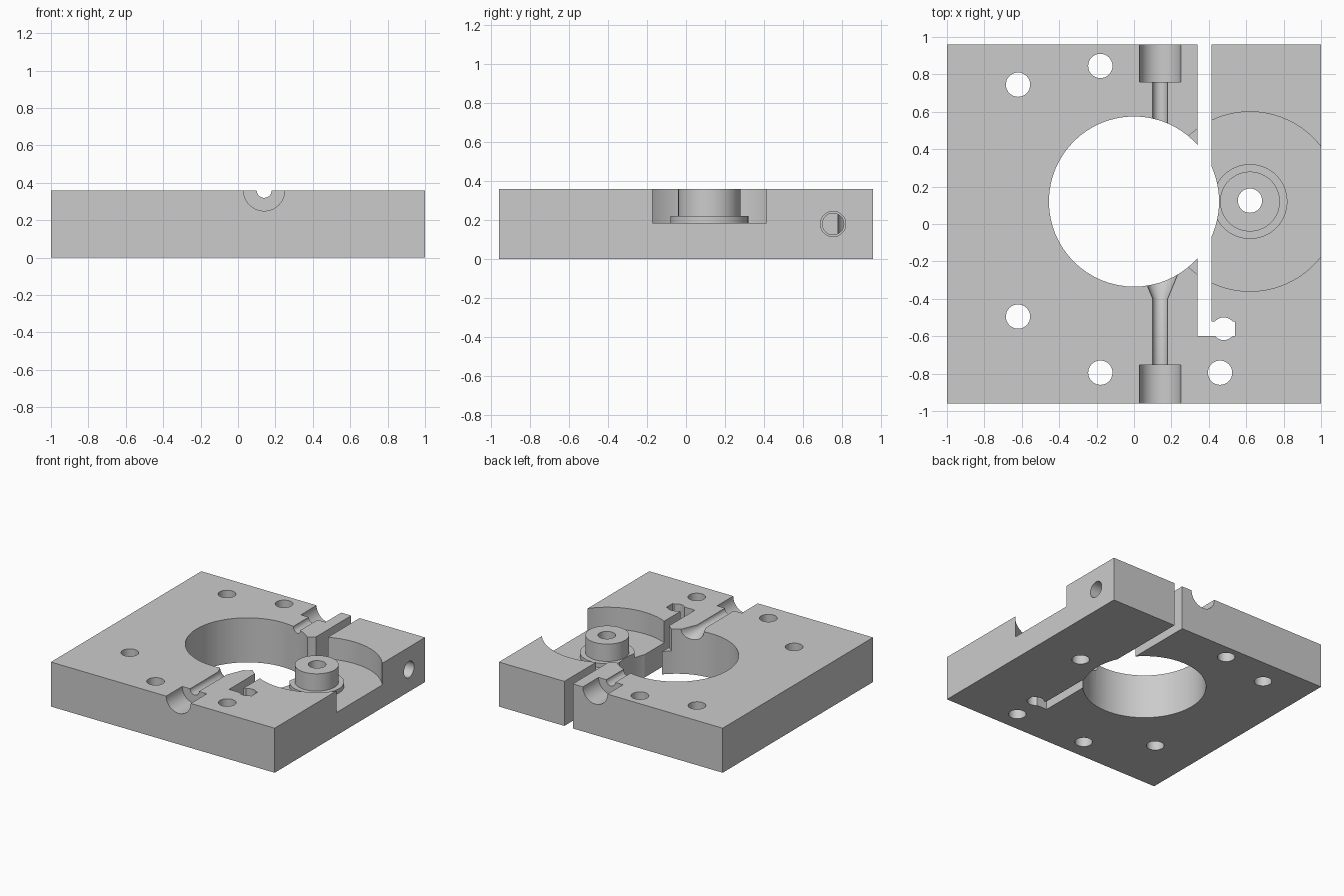
import bpy, bmesh, math
from mathutils import Matrix, Vector

cube = bpy.data.objects.get("Cube")
if cube:
    bpy.data.objects.remove(cube, do_unlink=True)

HEIGHT = 0.36
ALONG_Z = Matrix.Identity(4)
ALONG_Y = Matrix.Rotation(-math.pi / 2, 4, 'X')
ALONG_X = Matrix.Rotation(math.pi / 2, 4, 'Y')

grey = bpy.data.materials.new("plain grey")
grey.use_nodes = True
grey.diffuse_color = (0.6, 0.6, 0.6, 1)
grey.node_tree.nodes["Principled BSDF"].inputs["Base Color"].default_value = (0.6, 0.6, 0.6, 1)


def make_object(name, bm):
    bmesh.ops.remove_doubles(bm, verts=bm.verts, dist=1e-5)
    bmesh.ops.recalc_face_normals(bm, faces=bm.faces)
    mesh = bpy.data.meshes.new(name)
    bm.to_mesh(mesh)
    bm.free()
    mesh.materials.append(grey)
    obj = bpy.data.objects.new(name, mesh)
    bpy.context.collection.objects.link(obj)
    return obj


def prism(name, outline, low, high):
    """Extrude an xy outline from low to high."""
    bm = bmesh.new()
    face = bm.faces.new([bm.verts.new((x, y, low)) for x, y in outline])
    top = bmesh.ops.extrude_face_region(bm, geom=[face])["geom"]
    verts = [v for v in top if isinstance(v, bmesh.types.BMVert)]
    bmesh.ops.translate(bm, verts=verts, vec=(0, 0, high - low))
    return make_object(name, bm)


def lathe(name, profile, origin, axis=ALONG_Z, steps=48):
    """Revolve a closed (radius, distance) profile about an axis."""
    bm = bmesh.new()
    verts = [bm.verts.new((r, 0, d)) for r, d in profile]
    edges = [bm.edges.new((v, verts[i - 1])) for i, v in enumerate(verts)
             if v.co.x + verts[i - 1].co.x > 0]
    bmesh.ops.spin(bm, geom=verts + edges, cent=(0, 0, 0), axis=(0, 0, 1),
                   angle=2 * math.pi, steps=steps, use_merge=True)
    bmesh.ops.transform(bm, matrix=Matrix.Translation(Vector(origin)) @ axis, verts=bm.verts)
    return make_object(name, bm)


def rod(name, radius, start, end, origin, axis=ALONG_Z, steps=32):
    return lathe(name, [(0, start), (radius, start), (radius, end), (0, end)], origin, axis, steps)


plate = prism("clamp_plate", [(-1, -0.96), (1, -0.96), (1, 0.96), (-1, 0.96)], 0, HEIGHT)
cutters = []

# Round pocket that leaves a stepped bearing boss standing in it
cutters.append(lathe("bearing_pocket_cutter",
                     [(0.2, 0.185), (0.48, 0.185), (0.48, 0.5),
                      (0.16, 0.5), (0.16, 0.22), (0.2, 0.22)],
                     (0.62, 0.12, 0), steps=72))

# Large central opening
cutters.append(rod("central_opening_cutter", 0.455, -0.1, 0.5, (0, 0.12, 0), steps=64))

# Feed channel: front half with a funnel, then the back half
cutters.append(lathe("front_channel_cutter",
                     [(0, -1.1), (0.11, -1.1), (0.11, -0.755), (0.04, -0.755),
                      (0.04, -0.4), (0.118, -0.21), (0, -0.21)],
                     (0.14, 0, HEIGHT), ALONG_Y))
cutters.append(lathe("back_channel_cutter",
                     [(0, 0.4), (0.04, 0.4), (0.04, 0.76), (0.11, 0.76), (0.11, 1.1), (0, 1.1)],
                     (0.14, 0, HEIGHT), ALONG_Y))

# L-shaped slot that frees the spring arm
cutters.append(prism("arm_slot_cutter",
                     [(0.34, -0.6), (0.54, -0.6), (0.54, -0.52), (0.415, -0.52),
                      (0.415, 1.1), (0.34, 1.1)], -0.1, 0.5))

# Vertical bolt holes, boss hole and slot relief hole
for x, y, r in [(-0.62, 0.745, 0.065), (-0.18, 0.845, 0.065), (-0.62, -0.495, 0.065),
                (-0.18, -0.795, 0.065), (0.46, -0.795, 0.065), (0.62, 0.125, 0.065),
                (0.48, -0.56, 0.061)]:
    cutters.append(rod("bolt_hole_cutter", r, -0.1, 0.5, (x, y, 0)))

# Sideways tension screw hole, wider through the arm
cutters.append(lathe("screw_hole_cutter",
                     [(0, -0.18), (0.055, -0.18), (0.055, 0.38), (0.065, 0.38),
                      (0.065, 1.1), (0, 1.1)],
                     (0, 0.755, 0.18), ALONG_X, 32))

# Cut everything out of the plate and drop the helpers
bpy.ops.object.select_all(action='DESELECT')
bpy.context.view_layer.objects.active = plate
plate.select_set(True)
for cutter in cutters:
    mod = plate.modifiers.new("cut", 'BOOLEAN')
    mod.operation = 'DIFFERENCE'
    mod.solver = 'EXACT'
    mod.object = cutter
    bpy.ops.object.modifier_apply(modifier=mod.name)
for cutter in cutters:
    bpy.data.objects.remove(cutter, do_unlink=True)

bpy.ops.object.shade_smooth_by_angle(angle=math.radians(25))
